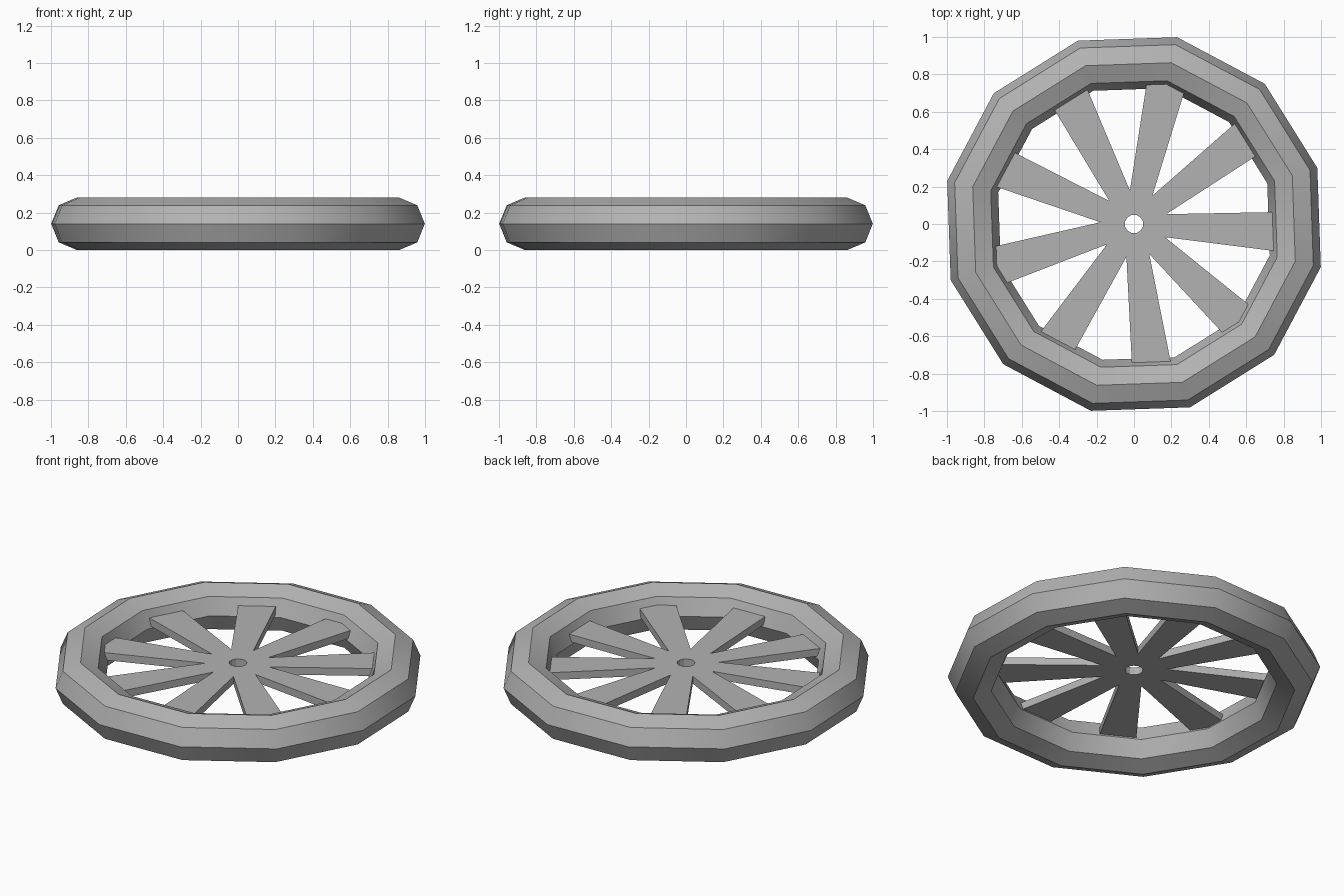
import bpy
from math import radians, cos, sin

if "Cube" in bpy.data.objects:
    bpy.data.objects.remove(bpy.data.objects["Cube"])

PHASE = 17          # rotation of the 12-sided rim, degrees
MID_Z = 0.14
SPOKES = 9

# Dark grey for the whole wheel
grey = bpy.data.materials.new("dark_grey")
grey.diffuse_color = (0.45, 0.45, 0.45, 1)
grey.use_nodes = True
grey.node_tree.nodes["Principled BSDF"].inputs["Base Color"].default_value = grey.diffuse_color


def polar(r, deg, z=0.0):
    return (r * cos(radians(deg)), r * sin(radians(deg)), z)


def polygon_radius(deg, corner=0.767):
    # distance from the centre to the side of a 12-sided polygon
    off = ((deg - PHASE) % 30) - 15
    return corner * cos(radians(15)) / cos(radians(off))


# Rim: low-poly ring, 12 around by 8 across
bpy.ops.mesh.primitive_torus_add(major_segments=12, minor_segments=8,
                                 major_radius=0.885, minor_radius=0.14,
                                 location=(0, 0, MID_Z),
                                 rotation=(0, 0, radians(PHASE)))
rim = bpy.context.object
rim.name = "rim"
rim.data.materials.append(grey)
bpy.ops.object.transform_apply(location=False, rotation=True, scale=False)
bpy.ops.object.shade_smooth_by_angle(angle=radians(35))

# Spoke plate outline: valley, then a widening spoke trimmed to the rim polygon
outline = []
for i in range(SPOKES):
    a = -3 + i * 360 / SPOKES
    outline.append(polar(0.18, a - 20))
    outline.append(polar(polygon_radius(a - 7.9), a - 7.9))
    if (a - PHASE) % 30 == 0:      # spoke that points at a rim corner
        outline.append(polar(polygon_radius(a), a))
    outline.append(polar(polygon_radius(a + 7.9), a + 7.9))

# Axle hole
hole = [polar(0.05, PHASE + 30 * k) for k in range(12)]

curve = bpy.data.curves.new("spokes", 'CURVE')
curve.dimensions = '2D'
curve.fill_mode = 'BOTH'
curve.extrude = 0.0225
for pts in (outline, hole):
    sp = curve.splines.new('POLY')
    sp.points.add(len(pts) - 1)
    for p, co in zip(sp.points, pts):
        p.co = (*co, 1)
    sp.use_cyclic_u = True
spokes = bpy.data.objects.new("spokes", curve)
spokes.location.z = 0.173
bpy.context.collection.objects.link(spokes)
bpy.ops.object.select_all(action='DESELECT')
spokes.select_set(True)
bpy.context.view_layer.objects.active = spokes
bpy.ops.object.convert(target='MESH')
bpy.ops.object.shade_flat()
spokes = bpy.context.object
spokes.data.materials.clear()
spokes.data.materials.append(grey)
